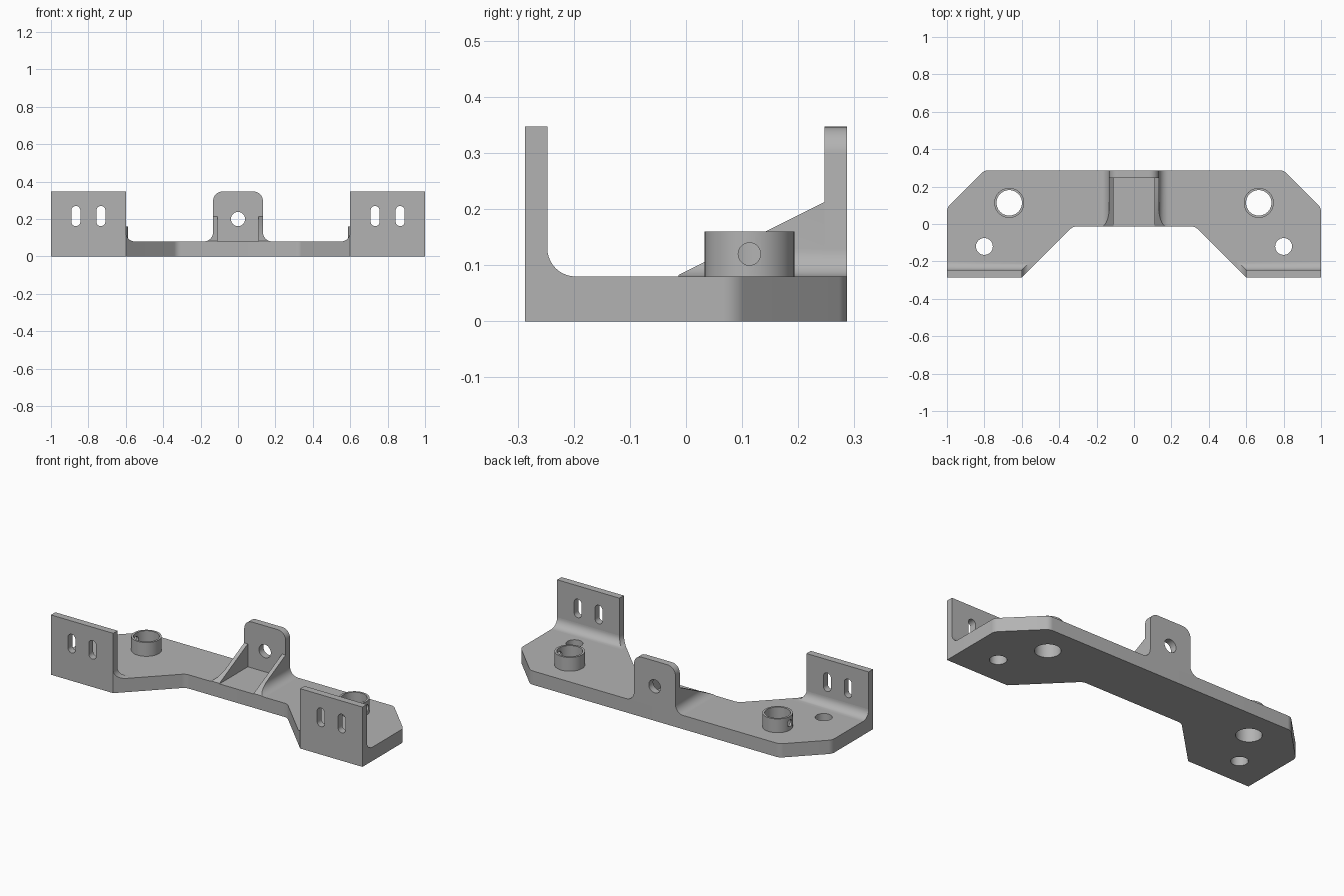
import bpy, bmesh
from math import sin, cos, pi, radians
from mathutils import Vector

if "Cube" in bpy.data.objects:
    bpy.data.objects.remove(bpy.data.objects["Cube"], do_unlink=True)

grey = bpy.data.materials.new("grey")
grey.use_nodes = True
grey.diffuse_color = (0.45, 0.45, 0.45, 1)
grey.node_tree.nodes["Principled BSDF"].inputs["Base Color"].default_value = grey.diffuse_color

# Main dimensions
BACK, THICK, WALL, TOP, R = 0.287, 0.08, 0.04, 0.347, 0.05
INNER = 0.6          # inner end of each front flange
LUG = 0.133          # half width of the centre lug


def rounded(corners, steps=10):
    """Closed outline from (x, y, radius) corners."""
    pts = []
    for i, (x, y, r) in enumerate(corners):
        p = Vector((x, y))
        if r == 0:
            pts.append(p)
            continue
        a = (Vector(corners[i - 1][:2]) - p).normalized()
        b = (Vector(corners[(i + 1) % len(corners)][:2]) - p).normalized()
        half = a.angle(b) / 2
        centre = p + (a + b).normalized() * (r / sin(half))
        start = p + a * (r * cos(half) / sin(half)) - centre
        end = p + b * (r * cos(half) / sin(half)) - centre
        for k in range(steps + 1):
            t = k / steps
            sweep = pi - 2 * half
            arc = (start * sin((1 - t) * sweep) + end * sin(t * sweep)) / sin(sweep)
            pts.append(centre + arc)
    return [p for i, p in enumerate(pts) if (p - pts[i - 1]).length > 1e-4]


def circle(x, y, r, n=48):
    return [Vector((x + r * cos(2 * pi * k / n), y + r * sin(2 * pi * k / n))) for k in range(n)]


def finish(name, bm):
    bmesh.ops.recalc_face_normals(bm, faces=bm.faces)
    mesh = bpy.data.meshes.new(name)
    bm.to_mesh(mesh)
    bm.free()
    mesh.materials.append(grey)
    obj = bpy.data.objects.new(name, mesh)
    bpy.context.collection.objects.link(obj)
    return obj


def prism(name, pts, axis, lo, hi, clip=None):
    """Extrude an outline along an axis, optionally trimmed by a plane (point, normal)."""
    place = {"X": lambda p, w: (w, p.x, p.y),
             "Y": lambda p, w: (p.x, w, p.y),
             "Z": lambda p, w: (p.x, p.y, w)}[axis]
    bm = bmesh.new()
    a = [bm.verts.new(place(p, lo)) for p in pts]
    b = [bm.verts.new(place(p, hi)) for p in pts]
    bm.faces.new(a)
    bm.faces.new(b)
    for i in range(len(pts)):
        bm.faces.new((a[i - 1], a[i], b[i], b[i - 1]))
    if clip:
        trim(bm, *clip)
    return finish(name, bm)


def trim(bm, point, normal):
    bmesh.ops.bisect_plane(bm, geom=bm.verts[:] + bm.edges[:] + bm.faces[:],
                           plane_co=point, plane_no=normal, clear_outer=True)
    bmesh.ops.holes_fill(bm, edges=[e for e in bm.edges if e.is_boundary])


def apply(obj, mod):
    bpy.context.view_layer.objects.active = obj
    bpy.ops.object.modifier_apply(modifier=mod.name)


def cut(obj, *cutters):
    for c in cutters:
        mod = obj.modifiers.new("Cut", 'BOOLEAN')
        mod.operation, mod.solver, mod.object = 'DIFFERENCE', 'EXACT', c
        apply(obj, mod)
        bpy.data.objects.remove(c, do_unlink=True)


def mirror(obj, name):
    """Matching part on the right side."""
    bm = bmesh.new()
    bm.from_mesh(obj.data)
    for v in bm.verts:
        v.co.x = -v.co.x
    finish(name, bm)


# Base plate with chamfered back corners and a recessed front
half = [(1, -BACK, 0), (1, 0.087, R), (0.8, BACK, R)]
recess = [(0.326, -0.013, R), (INNER, -BACK, 0)]
flip = lambda pts: [(-x, y, r) for x, y, r in reversed(pts)]
plate = prism("base_plate", rounded(half + flip(half) + flip(recess) + recess), "Z", 0, THICK)
for s in (-1, 1):
    cut(plate,
        prism("cutter", circle(s * 0.8, -0.12, 0.045), "Z", -0.1, 0.2),
        prism("cutter", circle(s * 0.667, 0.113, 0.068), "Z", -0.1, 0.2))

# Front flange with two upright slots
flange = prism("left_flange", rounded([(INNER, THICK, 0), (1, THICK, 0), (1, TOP, 0), (INNER, TOP, 0)]),
               "Y", -BACK, WALL - BACK)
for x in (0.733, 0.867):
    w, lo, hi = 0.024, 0.162, 0.27
    slot = rounded([(x - w, lo, w), (x + w, lo, w), (x + w, hi, w), (x - w, hi, w)])
    cut(flange, prism("cutter", slot, "Y", -0.4, -0.1))
mirror(flange, "right_flange")

# Fillet swept round the foot of the flange, mitred and trimmed to the plate edge
arc = [(R - R * sin(t * pi / 20), THICK + R - R * cos(t * pi / 20)) for t in range(11)]
section = [(0, THICK)] + arc
front = WALL - BACK
stations = [(1, front, 0, 1), (INNER, front, -1, 1), (INNER, -BACK, -1, 0)]
bm = bmesh.new()
rings = [[bm.verts.new((x + nx * d, y + ny * d, z)) for d, z in section] for x, y, nx, ny in stations]
for p, q in zip(rings, rings[1:]):
    for i in range(len(section)):
        bm.faces.new((p[i - 1], p[i], q[i], q[i - 1]))
bm.faces.new(rings[0])
bm.faces.new(rings[-1])
trim(bm, (INNER, -BACK, 0), (-1, -1, 0))
mirror(finish("left_flange_fillet", bm), "right_flange_fillet")

# Hollow boss with a cross hole on its outer side
boss = prism("left_boss", circle(0.667, 0.113, 0.08), "Z", THICK, 0.16)
cut(boss, prism("cutter", circle(0.667, 0.113, 0.068), "Z", 0, 0.3),
    prism("cutter", circle(0.113, 0.12, 0.02, 24), "X", 0.68, 0.8))
mirror(boss, "right_boss")

# Centre lug with flared foot and rounded top
side = [(LUG, THICK, R), (LUG, TOP, R)]
foot = [(LUG + R + 0.001, THICK, 0)]
lug = prism("centre_lug", rounded(foot + side + flip(side) + flip(foot)), "Y", BACK - WALL, BACK)
cut(lug, prism("cutter", circle(0, 0.2, 0.038), "Y", 0.1, 0.4))

# Sloping gusset ribs with the same flare
rib_top = 0.213
rib = prism("left_gusset",
            rounded(foot + [(LUG, THICK, R), (LUG, rib_top, 0), (0.11, rib_top, 0), (0.11, THICK, 0)]),
            "Y", -0.013, BACK - WALL, clip=((0, BACK - WALL, rib_top), (0, -0.5, 1)))
mirror(rib, "right_gusset")

# Smooth the round surfaces, keep edges crisp
bpy.ops.object.select_all(action='DESELECT')
for obj in bpy.context.collection.objects:
    if obj.type == 'MESH' and obj.data.materials and obj.data.materials[0] == grey:
        obj.select_set(True)
        bpy.context.view_layer.objects.active = obj
bpy.ops.object.shade_smooth_by_angle(angle=radians(30))
